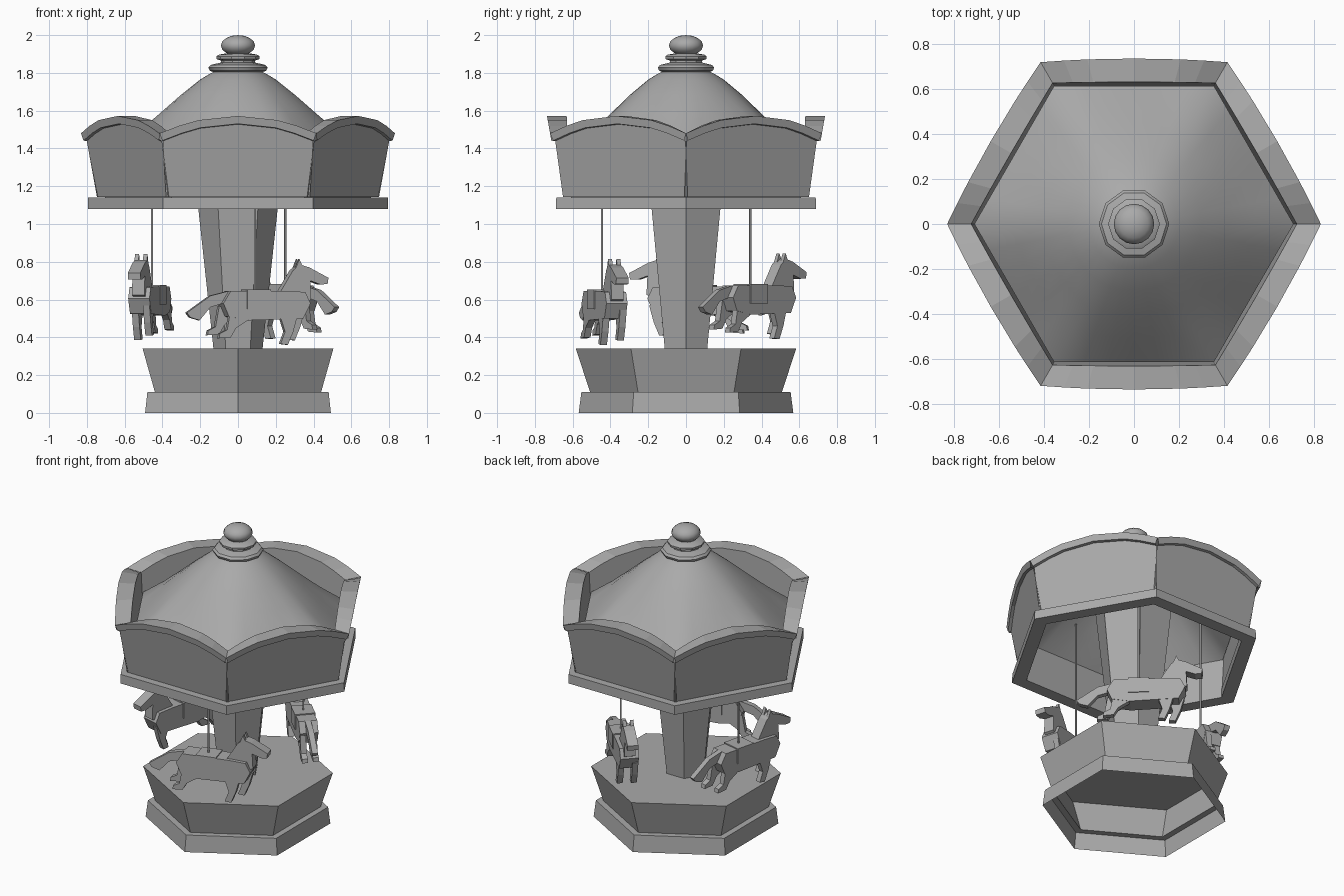
import bpy, bmesh, math
from mathutils import Matrix, Vector

if "Cube" in bpy.data.objects:
    bpy.data.objects.remove(bpy.data.objects["Cube"])

grey = bpy.data.materials.new("plain_grey")
grey.diffuse_color = (0.4, 0.4, 0.4, 1)
grey.use_nodes = True
grey.node_tree.nodes["Principled BSDF"].inputs["Base Color"].default_value = grey.diffuse_color
COS30 = math.cos(math.radians(30))


def finish(name, bm, smooth=None):
    bmesh.ops.recalc_face_normals(bm, faces=bm.faces)
    me = bpy.data.meshes.new(name)
    bm.to_mesh(me)
    bm.free()
    me.materials.append(grey)
    ob = bpy.data.objects.new(name, me)
    bpy.context.collection.objects.link(ob)
    if smooth:
        bpy.ops.object.select_all(action='DESELECT')
        ob.select_set(True)
        bpy.context.view_layer.objects.active = ob
        bpy.ops.object.shade_smooth_by_angle(angle=math.radians(smooth))
    return ob


def lathe(name, profile, sides=6, turn=0, closed=False, smooth=None, radius=None):
    """Revolve (r, z) points; radius(r, angle, step) may reshape each ring."""
    bm = bmesh.new()
    rings = []
    for k, (r, z) in enumerate(profile):
        if r == 0:
            rings.append([bm.verts.new((0, 0, z))] * sides)
            continue
        ring = []
        for i in range(sides):
            a = math.radians(turn) + math.tau * i / sides
            rr = radius(r, a, k) if radius else r
            ring.append(bm.verts.new((rr * math.cos(a), rr * math.sin(a), z)))
        rings.append(ring)
    pairs = list(zip(rings, rings[1:])) + ([(rings[-1], rings[0])] if closed else [])
    for lo, hi in pairs:
        for i in range(sides):
            j = (i + 1) % sides
            quad = list(dict.fromkeys((lo[i], lo[j], hi[j], hi[i])))
            bm.faces.new(quad)
    return finish(name, bm, smooth)


# Stepped platform, open underneath
lathe("platform", [(.568, 0), (.554, .11), (.508, .11), (.583, .34), (0, .34)], turn=30)

# Flared central column
lathe("column", [(.13, .34), (.21, 1.08), (.266, 1.6)])

# Lower ring of the canopy
lathe("canopy_band", [(.795, 1.08), (.793, 1.14), (.70, 1.14), (.70, 1.08)], closed=True)


# Roof: round at the top, six-sided at the rim
ROOF = [(.12, 1.81), (.15, 1.795), (.2, 1.765), (.3, 1.685), (.42, 1.58), (.55, 1.47), (.71, 1.35)]


def roof_radius(r, a, k):
    hexa = COS30 / math.cos((a % (math.pi / 3)) - math.pi / 6)
    blend = (k / (len(ROOF) - 1)) ** 3
    return r * (1 - blend + hexa * blend)


lathe("roof", ROOF, sides=36, smooth=40, radius=roof_radius)

# Finial rings and ball
lathe("finial_rings", [(.12, 1.80), (.15, 1.812), (.157, 1.828), (.145, 1.842), (.09, 1.855),
                       (.09, 1.865), (.113, 1.873), (.115, 1.888), (.10, 1.897), (.05, 1.905)],
      sides=10, smooth=35)
ball = [(.09 * math.sin(t), 1.945 - .055 * math.cos(t)) for t in (math.pi * i / 8 for i in range(9))]
ball[0], ball[-1] = (0, 1.89), (0, 2.0)
lathe("finial_ball", ball, sides=16, smooth=60)


# Six arched valance panels, thick, with recessed fields
def outer(z):
    return .66 + (z - 1.14) * .176


def inner(z):
    return .61 + (z - 1.14) * .05


ARCH = [(-1, 1.48), (-.75, 1.52), (-.5, 1.55), (0, 1.572), (.5, 1.55), (.75, 1.52), (1, 1.48)]
T30 = math.tan(math.radians(30))
bm = bmesh.new()
for side in range(6):
    rot = Matrix.Rotation(math.radians(60 * side), 3, 'Z')

    def vert(s, z, depth):
        half = depth(min(z, 1.48)) * T30
        return bm.verts.new(rot @ Vector((s * half, -depth(z), z)))

    out_low = [vert(-1, 1.14, outer), vert(1, 1.14, outer)]
    in_low = [vert(-1, 1.14, inner), vert(1, 1.14, inner)]
    out_top = [vert(s, z, outer) for s, z in ARCH]
    in_top = [vert(s, z, inner) for s, z in ARCH]
    front = bm.faces.new(out_low + out_top[::-1])
    bm.faces.new(in_low[::-1] + in_top)
    for i in range(len(ARCH) - 1):
        bm.faces.new((out_top[i], out_top[i + 1], in_top[i + 1], in_top[i]))
    bm.normal_update()
    bmesh.ops.inset_region(bm, faces=[front], thickness=.042)
    bmesh.ops.inset_region(bm, faces=[front], thickness=.006, depth=-.018)
bmesh.ops.remove_doubles(bm, verts=bm.verts, dist=.0005)
finish("valance_panels", bm)


# Horse pieces: side outlines in (forward, height), given a width span
def slab(bm, outline, y0, y1):
    a = [bm.verts.new((x, y0, z)) for x, z in outline]
    b = [bm.verts.new((x, y1, z)) for x, z in outline]
    bm.faces.new(a)
    bm.faces.new(b[::-1])
    for i in range(len(a)):
        j = (i + 1) % len(a)
        bm.faces.new((a[i], b[i], b[j], a[j]))


BODY = [(-.15, .645), (.16, .645), (.26, .64), (.29, .58), (.25, .50), (-.05, .49), (-.16, .51), (-.19, .58)]
HEAD = [(.13, .64), (.20, .755), (.24, .785), (.29, .77), (.395, .715), (.39, .682),
        (.35, .68), (.295, .70), (.30, .60), (.2, .55)]
TAIL = [(-.15, .645), (-.25, .62), (-.38, .53), (-.36, .505), (-.31, .49), (-.25, .56), (-.18, .58)]
SADDLE = [(-.06, .652), (.07, .652), (.07, .55), (-.06, .55)]
FRONT_LEG = [(.15, .52), (.25, .52), (.225, .43), (.195, .36), (.155, .365), (.18, .43)]
REAR_LEG = [(-.17, .55), (-.06, .50), (-.14, .45), (-.17, .40), (-.235, .395), (-.23, .42), (-.19, .44)]


def horse(name, x, y, heading, lift):
    bm = bmesh.new()
    slab(bm, BODY, -.058, .058)
    slab(bm, HEAD, -.034, .034)
    slab(bm, TAIL, -.018, .018)
    slab(bm, SADDLE, -.064, .064)
    for s in (-1, 1):
        shift = .03 * s   # opposite legs are staggered
        span = sorted((.02 * s, .056 * s))
        slab(bm, [(px + shift, pz + .012 * (s + 1)) for px, pz in FRONT_LEG], *span)
        slab(bm, [(px - shift * .7, pz + .008 * (s + 1)) for px, pz in REAR_LEG], *span)
        slab(bm, [(.215, .765), (.255, .77), (.235, .815)], *sorted((.012 * s, .034 * s)))
    bm.transform(Matrix.Translation((x, y, lift)) @ Matrix.Rotation(math.radians(heading), 4, 'Z'))
    finish(name, bm)
    # Thin pole up to the roof
    bm = bmesh.new()
    bmesh.ops.create_cone(bm, cap_ends=True, segments=8, radius1=.006, radius2=.006, depth=.87,
                          matrix=Matrix.Translation((x, y, 1.065 + lift / 2)))
    finish(name + "_pole", bm, 50)


horse("front_horse", .09, -.445, 16, 0)
horse("right_horse", .25, .34, 136, .03)
horse("left_horse", -.455, .09, 256, .025)
